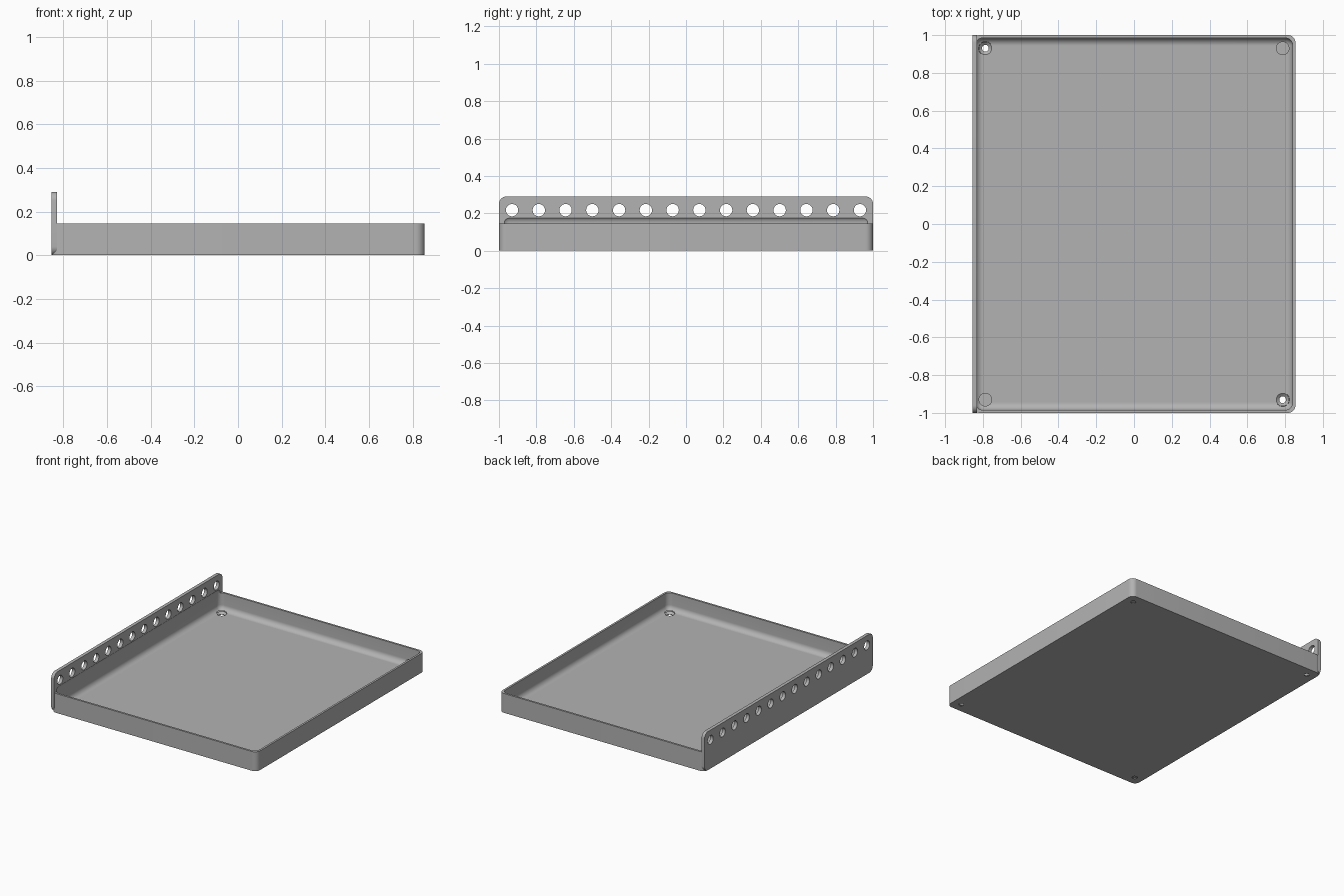
import bpy, bmesh, math
from mathutils import Matrix, Vector

default = bpy.data.objects.get("Cube")
if default:
    bpy.data.objects.remove(default)

HX, HY = 0.855, 1.0            # half sizes of the tray
WALL, FLOOR, RIM = 0.015, 0.016, 0.145
FLANGE, TOP, R = 0.025, 0.29, 0.04
HOLES = 14

grey = bpy.data.materials.new("plain grey")
grey.use_nodes = True
grey.diffuse_color = (0.45, 0.45, 0.45, 1)
grey.node_tree.nodes["Principled BSDF"].inputs["Base Color"].default_value = grey.diffuse_color


def finish(name, bm):
    bmesh.ops.recalc_face_normals(bm, faces=bm.faces)
    mesh = bpy.data.meshes.new(name)
    bm.to_mesh(mesh)
    bm.free()
    mesh.materials.append(grey)
    obj = bpy.data.objects.new(name, mesh)
    bpy.context.collection.objects.link(obj)
    return obj


def rounded_box(name, lo, hi, axis=None):
    """Box with rounded edges: only those along axis, or all of them."""
    lo, hi = Vector(lo), Vector(hi)
    bm = bmesh.new()
    bmesh.ops.create_cube(bm, size=1, matrix=Matrix.Translation((lo + hi) / 2)
                          @ Matrix.Diagonal((*(hi - lo), 1)))
    edges = [e for e in bm.edges if axis is None
             or abs((e.verts[0].co - e.verts[1].co)[axis]) > 1e-5]
    bmesh.ops.bevel(bm, geom=edges, offset=R, segments=10, profile=0.5, affect='EDGES')
    return finish(name, bm)


def add_cone(bm, place, r1, r2, depth):
    bmesh.ops.create_cone(bm, cap_ends=True, segments=32, radius1=r1, radius2=r2,
                          depth=depth, matrix=place)


def combine(target, other, operation):
    """Apply one boolean and remove the helper."""
    mod = target.modifiers.new(other.name, 'BOOLEAN')
    mod.operation, mod.solver, mod.object = operation, 'EXACT', other
    bpy.context.view_layer.objects.active = target
    bpy.ops.object.modifier_apply(modifier=mod.name)
    bpy.data.objects.remove(other)


# Tray block with rounded upright corners, and the tall rounded flange
tray = rounded_box("tray", (-HX, -HY, 0), (HX, HY, RIM), axis=2)
flange = rounded_box("flange", (-HX, -HY, 0), (-HX + FLANGE, HY, TOP), axis=0)
combine(tray, flange, 'UNION')

# Filleted hollow, which also bites slightly into the flange
hollow = rounded_box("hollow", (-HX + WALL, -HY + WALL, FLOOR),
                     (HX - WALL, HY - WALL, 0.188))
combine(tray, hollow, 'DIFFERENCE')

# Row of round holes through the flange
bm = bmesh.new()
for i in range(HOLES):
    y = -0.93 + 1.86 * i / (HOLES - 1)
    add_cone(bm, Matrix.Translation((-HX, y, 0.217)) @ Matrix.Rotation(math.pi / 2, 4, 'Y'),
             0.033, 0.033, 0.1)
combine(tray, finish("flange_holes", bm), 'DIFFERENCE')

# Countersunk screw holes in the four corners: shaft, cone and head clearance
for part, r1, r2, z1, z2 in (("shaft", 0.018, 0.018, -0.05, 0.05),
                             ("cone", 0.014, 0.036, 0, 0.018),
                             ("head", 0.036, 0.036, 0.017, 0.08)):
    bm = bmesh.new()
    for sx in (-1, 1):
        for sy in (-1, 1):
            add_cone(bm, Matrix.Translation((sx * 0.787, sy * 0.93, (z1 + z2) / 2)),
                     r1, r2, z2 - z1)
    combine(tray, finish("screw_" + part, bm), 'DIFFERENCE')

# Smooth fillets, crisp edges
bpy.ops.object.select_all(action='DESELECT')
tray.select_set(True)
bpy.context.view_layer.objects.active = tray
bpy.ops.object.shade_smooth_by_angle(angle=math.radians(30))
